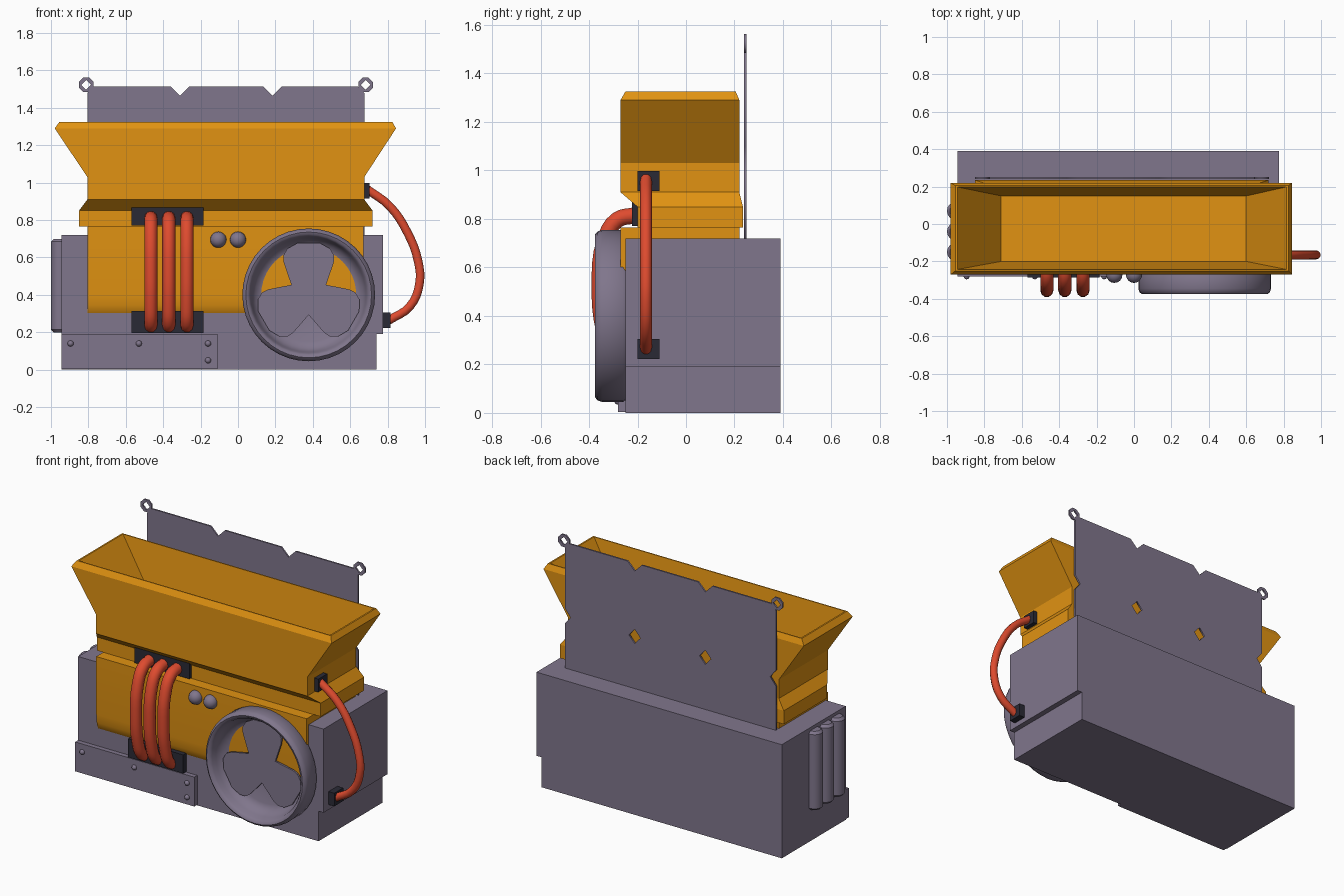
import bpy, bmesh
from math import sin, cos, pi, radians
from mathutils import Vector

cube = bpy.data.objects.get("Cube")
if cube:
    bpy.data.objects.remove(cube, do_unlink=True)


def material(name, rgb):
    m = bpy.data.materials.new(name)
    m.use_nodes = True
    m.diffuse_color = (*rgb, 1)
    m.node_tree.nodes["Principled BSDF"].inputs["Base Color"].default_value = (*rgb, 1)
    return m


GREY = material("violet_grey_metal", (0.216, 0.181, 0.262))
YELLOW = material("amber_paint", (0.75, 0.29, 0.006))
RED = material("red_hose", (0.73, 0.07, 0.028))
DARK = material("dark_fitting", (0.023, 0.023, 0.036))


def add(name, data, mat):
    ob = bpy.data.objects.new(name, data)
    bpy.context.collection.objects.link(ob)
    data.materials.append(mat)
    return ob


def activate(ob):
    bpy.ops.object.select_all(action='DESELECT')
    ob.select_set(True)
    bpy.context.view_layer.objects.active = ob


def smooth(ob, angle=35):
    activate(ob)
    bpy.ops.object.shade_smooth_by_angle(angle=radians(angle))


def loft(name, rings, mat):
    """Skin a list of equally sized closed rings and cap both ends."""
    bm = bmesh.new()
    rows = [[bm.verts.new(p) for p in ring] for ring in rings]
    n = len(rows[0])
    for a, b in zip(rows, rows[1:]):
        for i in range(n):
            j = (i + 1) % n
            bm.faces.new((a[i], a[j], b[j], b[i]))
    bm.faces.new(rows[0])
    bm.faces.new(rows[-1])
    bmesh.ops.recalc_face_normals(bm, faces=bm.faces)
    me = bpy.data.meshes.new(name)
    bm.to_mesh(me)
    bm.free()
    return add(name, me, mat)


def rect(x0, x1, y0, y1, z):
    return [(x0, y0, z), (x1, y0, z), (x1, y1, z), (x0, y1, z)]


def box(name, x, y, z, mat):
    return loft(name, [rect(*x, *y, h) for h in z], mat)


def lathe(name, profile, centre, mat, steps=40):
    """Turn (radius, y) pairs around an axis parallel to y."""
    cx, cz = centre
    rings = [[(cx + r * cos(2 * pi * i / steps), y, cz + r * sin(2 * pi * i / steps))
              for i in range(steps)] for r, y in profile]
    ob = loft(name, rings, mat)
    smooth(ob, 50)
    return ob


def cutout(name, loops, y, half, mat):
    """Flat sheet facing the front, with inner loops as holes."""
    cu = bpy.data.curves.new(name, 'CURVE')
    cu.dimensions, cu.fill_mode, cu.extrude = '2D', 'BOTH', half
    for pts in loops:
        sp = cu.splines.new('POLY')
        sp.points.add(len(pts) - 1)
        for p, (u, v) in zip(sp.points, pts):
            p.co = (u, v, 0, 1)
        sp.use_cyclic_u = True
    ob = add(name, cu, mat)
    ob.rotation_euler.x = pi / 2
    ob.location.y = y
    activate(ob)
    bpy.ops.object.convert(target='MESH')


def hose(name, pts, radius):
    cu = bpy.data.curves.new(name, 'CURVE')
    cu.dimensions, cu.bevel_depth, cu.bevel_resolution = '3D', radius, 3
    cu.resolution_u, cu.use_fill_caps = 4, True
    sp = cu.splines.new('BEZIER')
    sp.bezier_points.add(len(pts) - 1)
    for b, p in zip(sp.bezier_points, pts):
        b.co = p
        b.handle_left_type = b.handle_right_type = 'AUTO'
    ob = add(name, cu, RED)
    activate(ob)
    bpy.ops.object.convert(target='MESH')
    smooth(bpy.context.object, 60)


def ball(name, pos, radius):
    me = bpy.data.meshes.new(name)
    bm = bmesh.new()
    bmesh.ops.create_uvsphere(bm, u_segments=16, v_segments=10, radius=radius)
    bm.to_mesh(me)
    bm.free()
    ob = add(name, me, GREY)
    ob.location = pos
    smooth(ob, 60)


# Grey housing
box("base", (-0.945, 0.74), (-0.25, 0.39), (0, 0.19), GREY)
box("housing", (-0.945, 0.775), (-0.25, 0.39), (0.19, 0.72), GREY)
box("front_skirt", (-0.945, -0.11), (-0.28, -0.24), (0.004, 0.19), GREY)
for x, z in ((-0.895, 0.14), (-0.53, 0.14), (-0.16, 0.14), (-0.16, 0.05)):
    ball("rivet", (x, -0.28, z), 0.016)

# Side ribs
for y in (0.07, -0.04, -0.15):
    rings = [[(-0.95 + r * cos(a * pi / 8), y + r * sin(a * pi / 8), z) for a in range(16)]
             for r, z in ((0.035, 0.2), (0.05, 0.215), (0.05, 0.685), (0.035, 0.7))]
    smooth(loft("side_rib", rings, GREY))

# Yellow core with a rounded lower front edge
profile = [(0.22, 0.28), (0.22, 0.765), (-0.27, 0.765), (-0.27, 0.4),
           (-0.265, 0.345), (-0.252, 0.305), (-0.23, 0.28)]
core = loft("core", [[(x, y, z) for y, z in profile] for x in (-0.805, 0.67)], YELLOW)
smooth(core)

# Hopper, outside up and inside down
hopper = [(-0.85, 0.72, -0.2, 0.235, 0.765), (-0.85, 0.72, -0.2, 0.235, 0.85),
          (-0.805, 0.675, -0.27, 0.22, 0.91), (-0.805, 0.675, -0.27, 0.22, 1.03),
          (-0.98, 0.845, -0.27, 0.22, 1.29), (-0.955, 0.825, -0.25, 0.205, 1.325),
          (-0.945, 0.815, -0.243, 0.198, 1.325), (-0.71, 0.6, -0.2, 0.15, 1.0)]
loft("hopper", [rect(*r) for r in hopper], YELLOW)

# Back sheet with notches, diamond holes and corner eyelets
L, R, TOP, MID = -0.805, 0.675, 1.515, 1.05
notches = (-0.31, 0.185)


def diamond(x, z, w, h):
    return [(x - w, z), (x, z + h), (x + w, z), (x, z - h)]


outline = [(L, 0.7), (L, MID - 0.05), (L + 0.04, MID), (L, MID + 0.05),
           (L, TOP - 0.035), (L + 0.035, TOP)]
for x in notches:
    outline += [(x - 0.05, TOP), (x, TOP - 0.05), (x + 0.05, TOP)]
outline += [(R - 0.035, TOP), (R, TOP - 0.035), (R, MID + 0.05),
            (R - 0.04, MID), (R, MID - 0.05), (R, 0.7)]
cutout("back_sheet", [outline] + [diamond(x, MID, 0.04, 0.045) for x in notches],
       0.245, 0.005, GREY)
for x in (L - 0.007, R + 0.007):
    ring = [(x + 0.042 * cos(a * pi / 4 + pi / 8), TOP + 0.008 + 0.042 * sin(a * pi / 4 + pi / 8))
            for a in range(8)]
    cutout("eyelet", [ring, diamond(x, TOP + 0.008, 0.026, 0.026)], 0.245, 0.005, GREY)

# Fan shroud and three-bladed fan
FAN = (0.378, 0.4)
lathe("fan_shroud", [(0.34, -0.24), (0.355, -0.26), (0.355, -0.345), (0.349, -0.364),
                     (0.336, -0.375), (0.322, -0.37), (0.312, -0.355), (0.305, -0.325),
                     (0.285, -0.285), (0.25, -0.268), (0.02, -0.262)], FAN, GREY)
half_blade = [(0.107, 60), (0.145, 48), (0.18, 42), (0.22, 37.5), (0.25, 33), (0.272, 25), (0.284, 12)]
blade = half_blade + [(r, -a) for r, a in reversed(half_blade[1:])]
fan = [(FAN[0] + r * cos(radians(90 - k * 120 + a)), FAN[1] + r * sin(radians(90 - k * 120 + a)))
       for k in range(3) for r, a in blade]
cutout("fan_blades", [fan], -0.295, 0.006, GREY)

# Front knobs
for x in (-0.105, 0.0):
    ball("knob", (x, -0.272, 0.695), 0.043)

# Front hoses and their brackets
box("upper_bracket", (-0.57, -0.185), (-0.222, -0.18), (0.77, 0.868), DARK)
box("lower_bracket", (-0.57, -0.185), (-0.285, -0.24), (0.195, 0.313), DARK)
path = [(-0.21, 0.815), (-0.285, 0.795), (-0.335, 0.71), (-0.356, 0.52),
        (-0.338, 0.34), (-0.305, 0.255), (-0.26, 0.225)]
for x in (-0.466, -0.37, -0.273):
    hose("front_hose", [(x, y, z) for y, z in path], 0.035)

# Side hose and its brackets
box("side_bracket_top", (0.66, 0.703), (-0.2, -0.11), (0.915, 0.998), DARK)
box("side_bracket_bottom", (0.77, 0.815), (-0.2, -0.11), (0.222, 0.305), DARK)
side = [(0.69, 0.965), (0.81, 0.875), (0.905, 0.735), (0.963, 0.58),
        (0.97, 0.46), (0.92, 0.34), (0.8, 0.26)]
hose("side_hose", [(x, -0.165, z) for x, z in side], 0.024)
